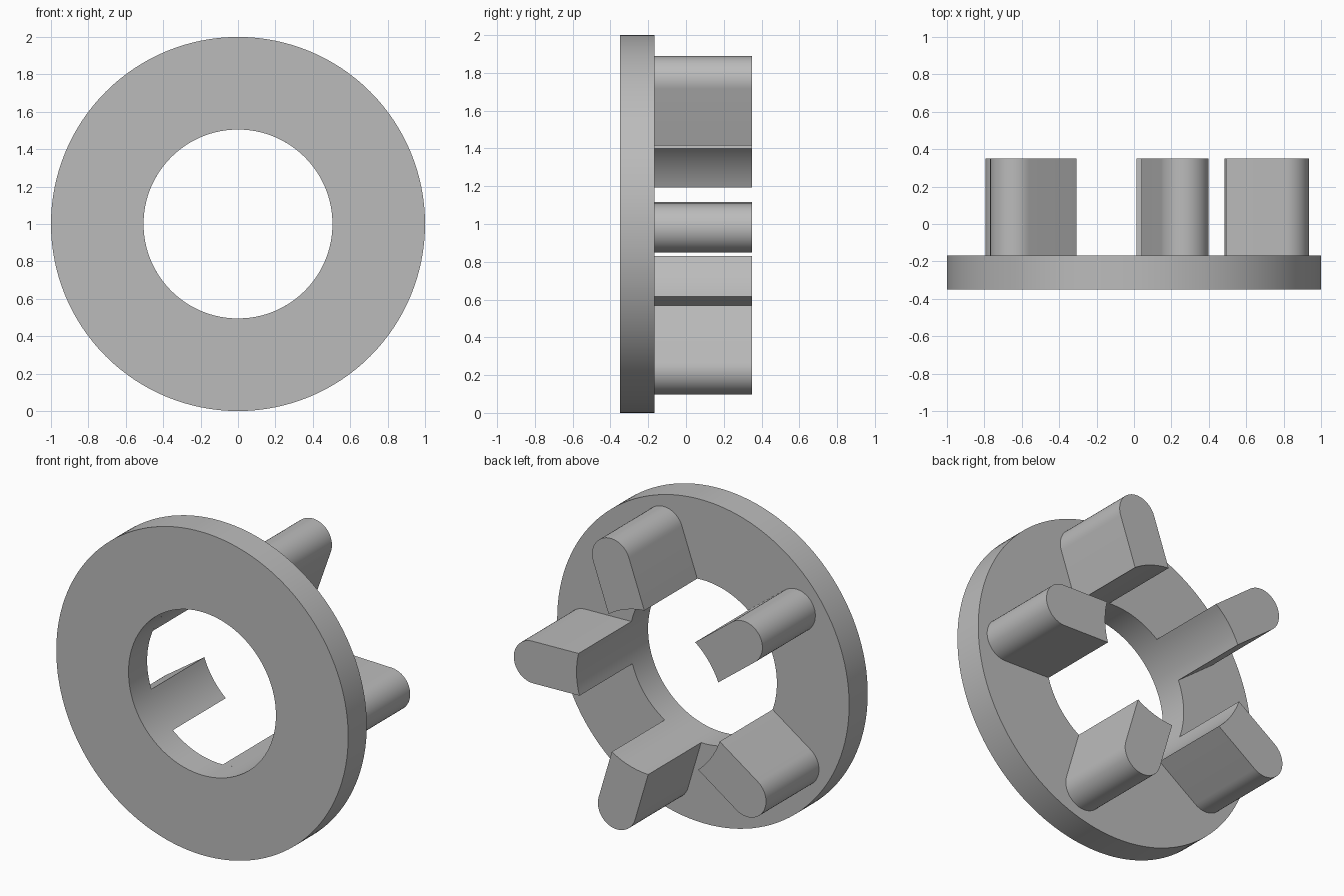
import bpy
import bmesh
from math import sin, cos, asin, pi, radians

cube = bpy.data.objects.get("Cube")
if cube:
    bpy.data.objects.remove(cube, do_unlink=True)

OUTER, BORE = 1.0, 0.505
FRONT, STEP, BACK = -0.35, -0.168, 0.35
TIP_DIST, TIP_R = 0.805, 0.13
LUGS, START = 5, radians(-1.5)
SEGS = 128

grey = bpy.data.materials.new("light grey")
grey.use_nodes = True
colour = (0.5, 0.5, 0.5, 1)
grey.diffuse_color = colour
grey.node_tree.nodes["Principled BSDF"].inputs["Base Color"].default_value = colour


def finish(bm, name):
    bmesh.ops.recalc_face_normals(bm, faces=bm.faces)
    mesh = bpy.data.meshes.new(name)
    bm.to_mesh(mesh)
    bm.free()
    mesh.materials.append(grey)
    obj = bpy.data.objects.new(name, mesh)
    bpy.context.collection.objects.link(obj)
    bpy.ops.object.select_all(action="DESELECT")
    obj.select_set(True)
    bpy.context.view_layer.objects.active = obj
    bpy.ops.object.shade_smooth_by_angle(angle=radians(30))
    return obj


def flange():
    # Rectangular section swept round the y axis
    section = [(BORE, FRONT), (OUTER, FRONT), (OUTER, STEP), (BORE, STEP)]
    bm = bmesh.new()
    rings = []
    for i in range(SEGS):
        a = 2 * pi * i / SEGS
        rings.append([bm.verts.new((r * cos(a), y, 1 + r * sin(a))) for r, y in section])
    for i, ring in enumerate(rings):
        after = rings[(i + 1) % SEGS]
        for j in range(4):
            k = (j + 1) % 4
            bm.faces.new((ring[j], ring[k], after[k], after[j]))
    finish(bm, "flange_ring")


def lug(index):
    # Round outer end, parallel sides, inner end curved to match the bore
    half = asin(TIP_R / BORE)
    outline = []
    for i in range(25):
        a = -pi / 2 + pi * i / 24
        outline.append((TIP_DIST + TIP_R * cos(a), TIP_R * sin(a)))
    for i in range(11):
        a = half - 2 * half * i / 10
        outline.append((BORE * cos(a), BORE * sin(a)))
    turn = START + index * 2 * pi / LUGS
    c, s = cos(turn), sin(turn)
    bm = bmesh.new()
    face = bm.faces.new([bm.verts.new((u * c - v * s, STEP, 1 + u * s + v * c))
                         for u, v in outline])
    result = bmesh.ops.extrude_face_region(bm, geom=[face])
    moved = [g for g in result["geom"] if isinstance(g, bmesh.types.BMVert)]
    bmesh.ops.translate(bm, verts=moved, vec=(0, BACK - STEP, 0))
    finish(bm, f"drive_lug_{index + 1}")


flange()
for n in range(LUGS):
    lug(n)
